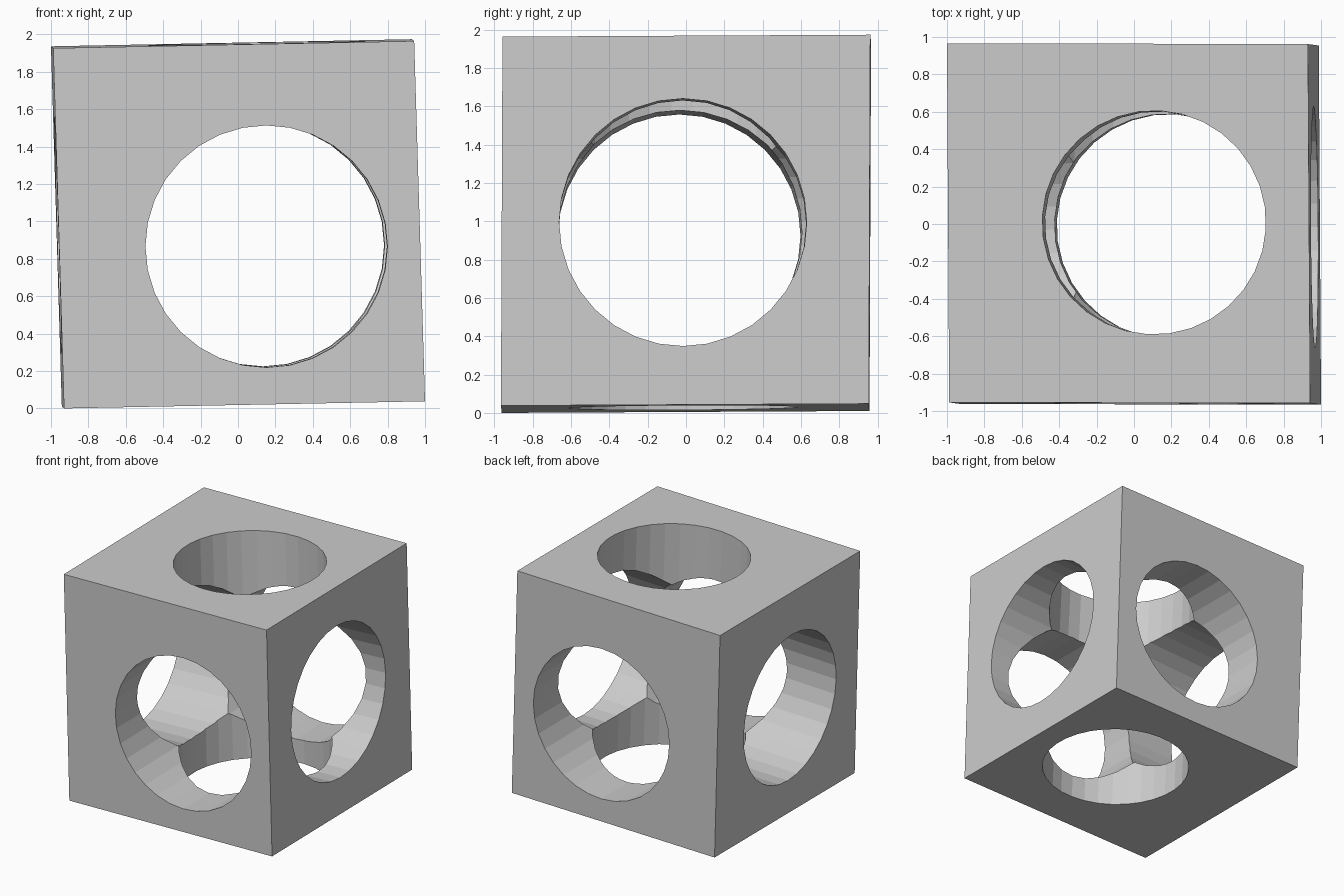
import bpy, bmesh
from mathutils import Matrix, Vector

old = bpy.data.objects.get("Cube")
if old:
    bpy.data.objects.remove(old)

GREY = (0.6, 0.6, 0.6, 1.0)
grey = bpy.data.materials.new("plain grey")
grey.use_nodes = True
grey.diffuse_color = GREY
grey.node_tree.nodes["Principled BSDF"].inputs["Base Color"].default_value = GREY


def add_object(name, bm):
    mesh = bpy.data.meshes.new(name)
    bmesh.ops.recalc_face_normals(bm, faces=bm.faces)
    bm.to_mesh(mesh)
    bm.free()
    mesh.materials.append(grey)
    obj = bpy.data.objects.new(name, mesh)
    bpy.context.collection.objects.link(obj)
    return obj


def add_bore(name, start, end, r1, r2, extend=0.1):
    """Flat-sided rod between two points, lengthened past both ends."""
    start, end = Vector(start), Vector(end)
    axis = (end - start).normalized()
    bm = bmesh.new()
    bmesh.ops.create_cone(
        bm, cap_ends=True, segments=32, radius1=r1, radius2=r2,
        depth=(end - start).length + 2 * extend,
        matrix=Matrix.Translation((start + end) / 2)
        @ axis.to_track_quat("Z", "Y").to_matrix().to_4x4())
    obj = add_object(name, bm)
    obj.hide_render = True
    obj.hide_set(True)
    return obj


# Slightly leaning block: columns are its half-edges
half_edges = Matrix((
    (0.965, -0.006, -0.029),
    (-0.002, 0.960, 0.004),
    (0.019, 0.005, 0.963)))
bm = bmesh.new()
bmesh.ops.create_cube(bm, size=2)
bmesh.ops.transform(bm, verts=bm.verts, matrix=Matrix.Translation((0, 0, 0.987)) @ half_edges.to_4x4())
block = add_object("bored_block", bm)

# Three crossing bores, each running right through the block
bores = [
    add_bore("front_back_bore", (0.152, -0.96, 0.866), (0.134, 0.96, 0.872), 0.647, 0.647),
    add_bore("side_bore", (0.97, -0.016, 0.995), (-0.97, -0.035, 0.925), 0.647, 0.632),
    add_bore("upright_bore", (0.187, -0.013, 0.02), (0.107, 0.008, 1.96), 0.6, 0.598),
]
for bore in bores:
    cut = block.modifiers.new(bore.name, "BOOLEAN")
    cut.operation = "DIFFERENCE"
    cut.solver = "EXACT"
    cut.object = bore

# Bake the cuts and drop the cutters
bpy.context.view_layer.update()
evaluated = block.evaluated_get(bpy.context.evaluated_depsgraph_get())
block_mesh = bpy.data.meshes.new_from_object(evaluated)
block.modifiers.clear()
block.data = block_mesh
for bore in bores:
    bpy.data.objects.remove(bore)
